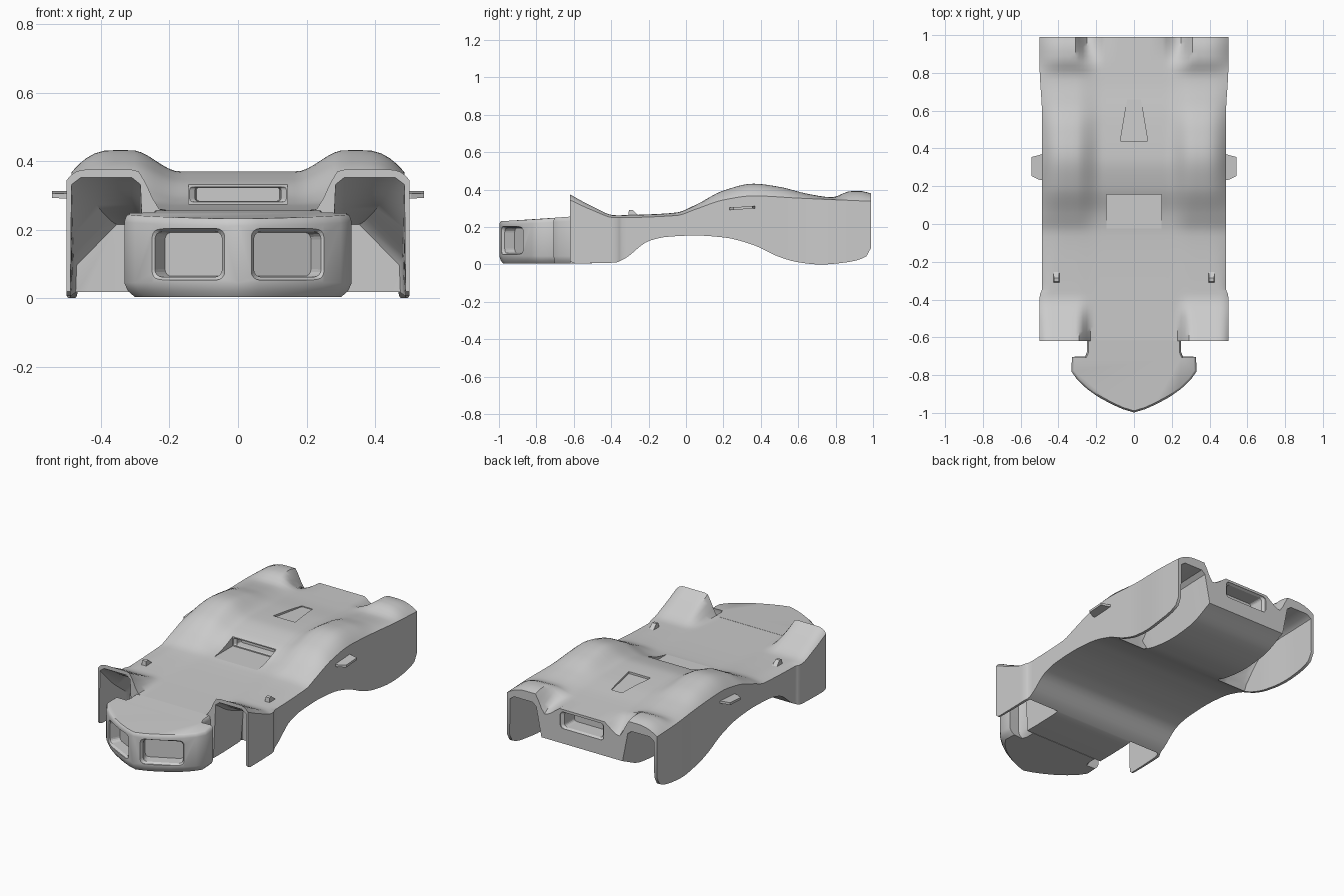
import bpy, bmesh, math
from mathutils import Matrix, Vector

if "Cube" in bpy.data.objects:
    bpy.data.objects.remove(bpy.data.objects["Cube"])


def curve(pts):
    """Smooth monotone interpolation through (y, value) points."""
    n = len(pts)
    d = [(pts[i + 1][1] - pts[i][1]) / (pts[i + 1][0] - pts[i][0]) for i in range(n - 1)]
    m = [d[0]] + [0 if d[i - 1] * d[i] <= 0 else 2 * d[i - 1] * d[i] / (d[i - 1] + d[i])
                  for i in range(1, n - 1)] + [d[-1]]

    def f(y):
        y = min(max(y, pts[0][0]), pts[-1][0])
        i = 0
        while i < n - 2 and y > pts[i + 1][0]:
            i += 1
        h = pts[i + 1][0] - pts[i][0]
        t = (y - pts[i][0]) / h
        return ((2*t**3 - 3*t*t + 1) * pts[i][1] + (t**3 - 2*t*t + t) * h * m[i]
                + (3*t*t - 2*t**3) * pts[i + 1][1] + (t**3 - t*t) * h * m[i + 1])
    return f


def ramp(v, a, b):
    return min(max((v - a) / (b - a), 0), 1)


def prism(name, rings):
    """Closed solid from a list of equal-length vertex rings."""
    bm = bmesh.new()
    vs = [[bm.verts.new(p) for p in r] for r in rings]
    n = len(vs[0])
    for a, b in zip(vs, vs[1:]):
        for i in range(n):
            bm.faces.new((a[i], a[(i + 1) % n], b[(i + 1) % n], b[i]))
    bm.faces.new(list(reversed(vs[0])))
    bm.faces.new(vs[-1])
    if bm.calc_volume(signed=True) < 0:
        bmesh.ops.reverse_faces(bm, faces=bm.faces)
    me = bpy.data.meshes.new(name)
    bm.to_mesh(me)
    bm.free()
    ob = bpy.data.objects.new(name, me)
    bpy.context.collection.objects.link(ob)
    return ob


def select(ob):
    bpy.ops.object.select_all(action='DESELECT')
    ob.select_set(True)
    bpy.context.view_layer.objects.active = ob


def smooth(ob, angle=38):
    select(ob)
    bpy.ops.object.shade_smooth_by_angle(angle=math.radians(angle))


def rounded(w, h, r, k=4):
    """Rounded rectangle outline in 2D."""
    return [(sx * (w / 2 - r) + r * math.cos(a), sz * (h / 2 - r) + r * math.sin(a))
            for sx, sz, a0 in ((1, 1, 0), (-1, 1, 90), (-1, -1, 180), (1, -1, 270))
            for a in (math.radians(a0 + 90 * j / k) for j in range(k + 1))]


def opening(name, w, h, loc, depth, rot=0, reach=0.15, taper=0.88):
    """Cutter for a recess that is open towards -y and tapers to its floor."""
    mat = Matrix.Translation(loc) @ Matrix.Rotation(rot, 4, 'Z')
    out = rounded(w, h, min(.025, h * .2))
    return prism(name, [[mat @ Vector((x * s, y, z * s)) for x, z in out]
                        for y, s in ((-reach, 1), (0, 1), (0.012, taper), (depth, taper * 0.97))])


def cut(ob, cutter):
    """Boolean difference, skipped if a solver returns a broken mesh."""
    cutter.hide_render = True
    keep = ob.data.copy()
    for solver in ('EXACT', 'MANIFOLD'):
        select(ob)
        md = ob.modifiers.new('cut', 'BOOLEAN')
        md.operation, md.object, md.solver = 'DIFFERENCE', cutter, solver
        bpy.ops.object.modifier_apply(modifier=md.name)
        if len(ob.data.polygons) > len(keep.polygons) * .7:
            break
        ob.data = keep.copy()
    bpy.data.objects.remove(cutter)


# Length profiles of the body
deck = curve([(-.62, .255), (-.3, .262), (-.05, .272), (.05, .29), (.2, .345), (.35, .37),
              (.55, .363), (.75, .345), (.99, .335)])
fender = curve([(-.62, .375), (-.58, .352), (-.5, .31), (-.38, .263), (-.2, .268), (-.05, .278),
                (.05, .318), (.2, .395), (.36, .432), (.5, .415), (.65, .378), (.78, .36),
                (.88, .392), (.93, .393), (.99, .38)])
shoulder = curve([(-.62, .345), (-.5, .29), (-.38, .25), (-.05, .262), (.05, .295), (.2, .345),
                  (.36, .367), (.6, .355), (.99, .338)])
sill = curve([(-.62, .02), (-.6, .006), (-.38, .01), (-.33, .03), (-.2, .125), (-.1, .148), (.05, .155),
              (.2, .145), (.35, .108), (.5, .04), (.6, .012), (.72, 0), (.86, .012),
              (.96, .04), (.99, .09)])
width = curve([(-.62, .5), (-.38, .5), (-.34, .486), (.55, .486), (.85, .5), (.99, .5)])
well_front = curve([(-.62, .352), (-.5, .275), (-.37, .222), (-.355, .215)])
well_rear = curve([(.42, .075), (.46, .16), (.58, .27), (.75, .315), (.99, .325)])
belly = curve([(.35, .108), (.5, .06), (.65, .045), (.82, .06), (.99, .13)])


def section(y):
    rear, tail = ramp(y, -.38, -.05), ramp(y, .78, .92)
    x0, x1, xr = .22 - .05 * rear + .04 * tail, .30 + .01 * rear, .45 - .08 * rear
    w, top, side = width(y), fender(y), shoulder(y)
    half = []
    xs = [0, .08, .15, .17, .19, .21, .23, .25, .27, .29, .31, .34, .37, .4, .43, .455, .475, .49]
    for x in [v * w / .5 for v in xs] + [w]:
        s = ramp(x, x0, x1)
        u = ramp(x, xr, w)
        # Valley between tail centre and fender at the rear edge
        dip = .075 * ramp(y, .84, .99) * ramp(x, .15, .25) * (1 - ramp(x, .26, .31))
        half.append((x, y, deck(y) + (top - deck(y)) * s * s * (3 - 2 * s) - (top - side) * u ** 2.2 - dip))
    low = sill(y)
    mid = belly(y) if y > .35 else max(low, .004) if y > -.5 else .006
    roof, t, wall = low, 0, .018
    if y < -.355:      # front well narrows towards its back wall
        roof, t = well_front(y), ramp(y, -.62, -.355)
        wall = .011 + .006 * t
    elif y > .42:
        roof = max(well_rear(y), low)
    edge = roof - .02 * (roof > low + .05) - .1 * t
    inner, xw = w - wall, .33 if y > .42 else .31
    half += [(x, y, z) for x, z in ((w, low), (inner, low), (inner - .003, edge),
             (inner - .03 - .09 * t, roof), (xw, roof), (xw - .025, edge + .1 * t), (.27, mid), (0, mid))]
    return half + [(-x, y, z) for x, y, z in reversed(half[1:-1])]


# Main body: lofted shell with open wheel wells front and rear
stations = sorted([-.62 + 1.61 * i / 64 for i in range(65)] + [-.608, -.356, -.354, .419, .421])
body = prism('body_shell', [section(y) for y in stations])
smooth(body)

# Deck intake, rear slot and rear deck hatch
cut(body, prism('intake_cutter', [[(x, y, z) for x, y in
    ((-.145, -.03), (.145, -.03), (.145, .157), (-.145, .157))] for z in (.275, .5)]))
cut(body, opening('intake_slot_cutter', .285, .044, (0, .156, .303), .05, reach=.01))
cut(body, opening('slot_cutter', .29, .1, (0, .985, .27), .1, rot=math.pi, reach=.05))
cut(body, prism('hatch_cutter', [[(x, y, z + (.008 if y < .5 else 0)) for x, y in
    ((-.072, .44), (.072, .44), (.036, .66), (-.036, .66))] for z in (.348, .45)]))

# Nose: plan outline stacked in layers, with flared tips
plan = [(.25, -.618), (.25, -.68), (.262, -.708), (.328, -.705), (.332, -.78), (.30, -.825),
        (.25, -.872), (.19, -.915), (.12, -.953), (.06, -.98), (0, -.998)]
plan += [(-x, y) for x, y in reversed(plan[:-1])]


def nose_ring(s, z, tilt):
    return [(x * s, -.618 + (y + .618) * (1 - (1 - s) * .6),
             z + tilt * (y + .998) - tilt * abs(x) * .15) for x, y in plan]


nose = prism('nose', [nose_ring(.91, .004, 0), nose_ring(.97, .022, 0), nose_ring(1, .045, 0),
                      nose_ring(1, .212, .06), nose_ring(.985, .226, .07), nose_ring(.96, .232, .07)])
smooth(nose)
for s in (1, -1):
    cut(nose, opening('lamp_cutter', .25, .15, (s * .15, -.93, .128), .07, rot=s * math.radians(27)))

# Side blades and small deck fins, mirrored
for s, side in ((1, 'right'), (-1, 'left')):
    blade = [(.47, .23), (.505, .235), (.543, .255), (.543, .355), (.52, .36), (.47, .375)]
    prism(side + '_side_blade', [[(s * x, y, z + (y - .3) * .06) for x, y in blade]
                                 for z in (.295, .309)])
    fin = [(-.31, .255), (-.305, .29), (-.285, .292), (-.26, .268), (-.225, .255)]
    smooth(prism(side + '_deck_fin', [[(s * (x + (.29 - z) * k), y, z) for y, z in fin]
                                      for x, k in ((.398, -.1), (.424, .1))]))
